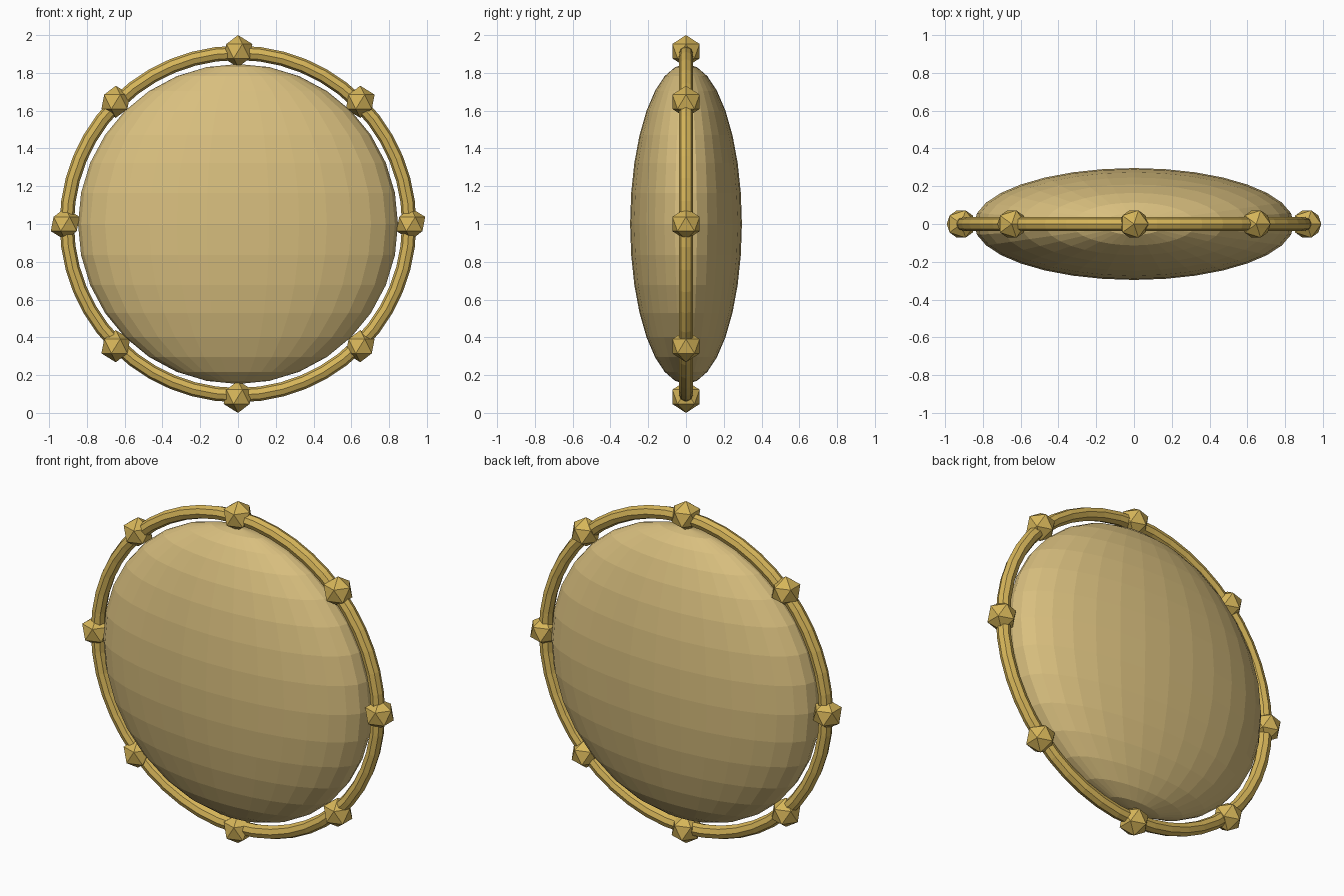
import bpy
from math import cos, sin, pi

cube = bpy.data.objects.get("Cube")
if cube:
    bpy.data.objects.remove(cube, do_unlink=True)


def make_material(name, colour):
    mat = bpy.data.materials.new(name)
    mat.use_nodes = True
    mat.diffuse_color = colour
    mat.node_tree.nodes["Principled BSDF"].inputs["Base Color"].default_value = colour
    return mat


def finish(name, mat):
    obj = bpy.context.object
    obj.name = obj.data.name = name
    obj.data.materials.append(mat)
    return obj


pale_gold = make_material("pale gold", (0.69, 0.52, 0.21, 1))
rich_gold = make_material("rich gold", (0.67, 0.46, 0.10, 1))

CENTRE = 1.0
BEAD_RADIUS = 0.085
BEAD_ORBIT = CENTRE - BEAD_RADIUS

# Flattened faceted body, poles up and down
bpy.ops.mesh.primitive_uv_sphere_add(segments=32, ring_count=16, radius=1,
                                     location=(0, 0, CENTRE))
body = finish("lens_body", pale_gold)
body.scale = (0.847, 0.296, 0.847)

# Upright hoop around the body
bpy.ops.mesh.primitive_torus_add(major_radius=0.906, minor_radius=0.038,
                                 major_segments=48, minor_segments=8,
                                 location=(0, 0, CENTRE), rotation=(pi / 2, 0, 0))
finish("hoop", rich_gold)

# Eight faceted beads spaced evenly along the hoop
for i in range(8):
    angle = i * pi / 4
    bpy.ops.mesh.primitive_ico_sphere_add(
        subdivisions=1, radius=BEAD_RADIUS,
        location=(BEAD_ORBIT * cos(angle), 0, CENTRE + BEAD_ORBIT * sin(angle)))
    finish(f"bead_{i + 1}", rich_gold)
